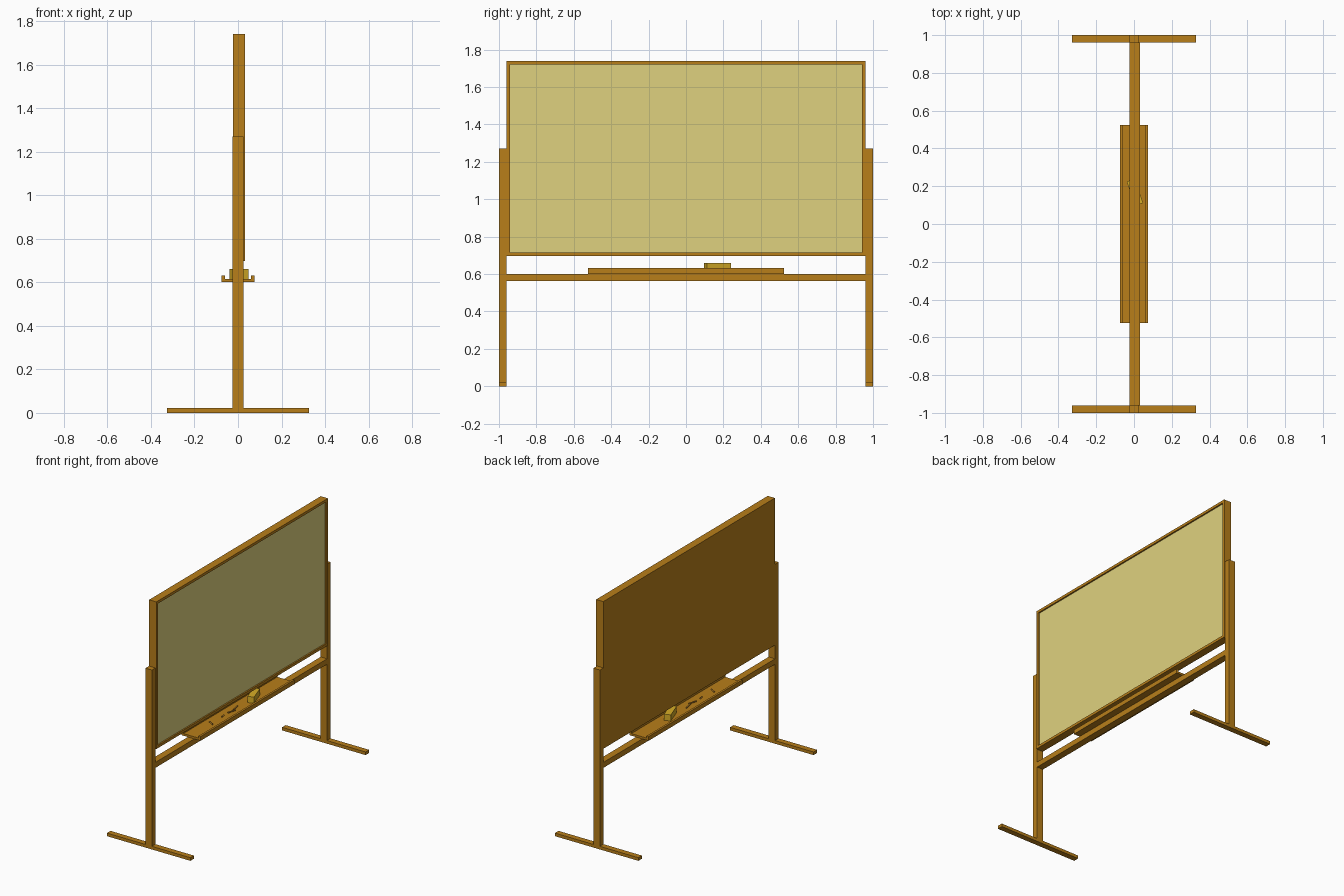
import bpy, math

if "Cube" in bpy.data.objects:
    bpy.data.objects.remove(bpy.data.objects["Cube"])


def mat(name, color):
    m = bpy.data.materials.new(name)
    m.diffuse_color = (*color, 1)
    m.use_nodes = True
    m.node_tree.nodes["Principled BSDF"].inputs["Base Color"].default_value = m.diffuse_color
    return m


wood = mat("wood", (0.48, 0.21, 0.01))
surface = mat("writing_surface", (0.74, 0.64, 0.21))
felt = mat("felt", (0.68, 0.42, 0.02))
chalk_mat = mat("chalk_tone", (0.40, 0.18, 0.02))


def box(name, x, y, z, material=wood):
    """Box from (min, max) ranges on each axis."""
    r = (x, y, z)
    bpy.ops.mesh.primitive_cube_add(size=1, location=[(a + b) / 2 for a, b in r])
    o = bpy.context.object
    o.name = name
    o.scale = [b - a for a, b in r]
    bpy.ops.object.transform_apply(location=False, rotation=False, scale=True)
    o.data.materials.append(material)
    return o


def prism(name, profile, y0, y1, material=wood):
    """Extrude an XZ profile along y."""
    n = len(profile)
    verts = [(px, y, pz) for y in (y0, y1) for px, pz in profile]
    faces = [list(range(n)), list(range(2 * n - 1, n - 1, -1))]
    faces += [[i, i + n, (i + 1) % n + n, (i + 1) % n] for i in range(n)]
    me = bpy.data.meshes.new(name)
    me.from_pydata(verts, [], faces)
    me.materials.append(material)
    o = bpy.data.objects.new(name, me)
    bpy.context.collection.objects.link(o)
    return o


# stand: posts and feet at both ends, joined by a crossbar
for side, s in (("left", -1), ("right", 1)):
    ys = sorted((0.96 * s, 1.0 * s))
    box(f"{side}_post", (-0.025, 0.025), ys, (0.022, 1.27))
    box(f"{side}_foot", (-0.327, 0.327), ys, (0, 0.022))
box("crossbar", (-0.025, 0.025), (-0.96, 0.96), (0.562, 0.601))

# board: flat back, raised frame around the writing surface
X0, X1, W, Z0, Z1, T = -0.024, 0.032, 0.96, 0.697, 1.739, 0.019
box("board_backing", (X0, 0.018), (-W + T, W - T), (Z0 + T, Z1 - T))
box("board_surface", (0.018, 0.022), (-W + T, W - T), (Z0 + T, Z1 - T), surface)
box("frame_top", (X0, X1), (-W, W), (Z1 - T, Z1))
box("frame_bottom", (X0, X1), (-W, W), (Z0, Z0 + T))
for side, s in (("left", -1), ("right", 1)):
    box(f"frame_{side}", (X0, X1), sorted((s * W, s * (W - T))), (Z0 + T, Z1 - T))

# tray with a lip along each long edge
prism("tray", [(-0.075, 0.601), (0.075, 0.601), (0.075, 0.632), (0.06, 0.632),
               (0.06, 0.616), (-0.06, 0.616), (-0.06, 0.632), (-0.075, 0.632)],
      -0.525, 0.525)

# eraser lying at an angle
eraser = box("eraser", (-0.0175, 0.0275), (0.1, 0.236), (0.616, 0.66), felt)
eraser.rotation_euler.z = math.radians(19)

# chalk pieces: x, y, length, heading
for i, (x, y, length, a) in enumerate([(0.0, -0.30, 0.04, 60), (0.0, -0.17, 0.025, 10),
                                       (0.005, -0.08, 0.06, -15), (-0.005, -0.02, 0.06, 12)]):
    bpy.ops.mesh.primitive_cylinder_add(vertices=12, radius=0.005, depth=length,
                                        location=(x, y, 0.621),
                                        rotation=(math.pi / 2, 0, math.radians(a)))
    c = bpy.context.object
    c.name = f"chalk_{i + 1}"
    c.data.materials.append(chalk_mat)
    bpy.ops.object.shade_smooth_by_angle()
